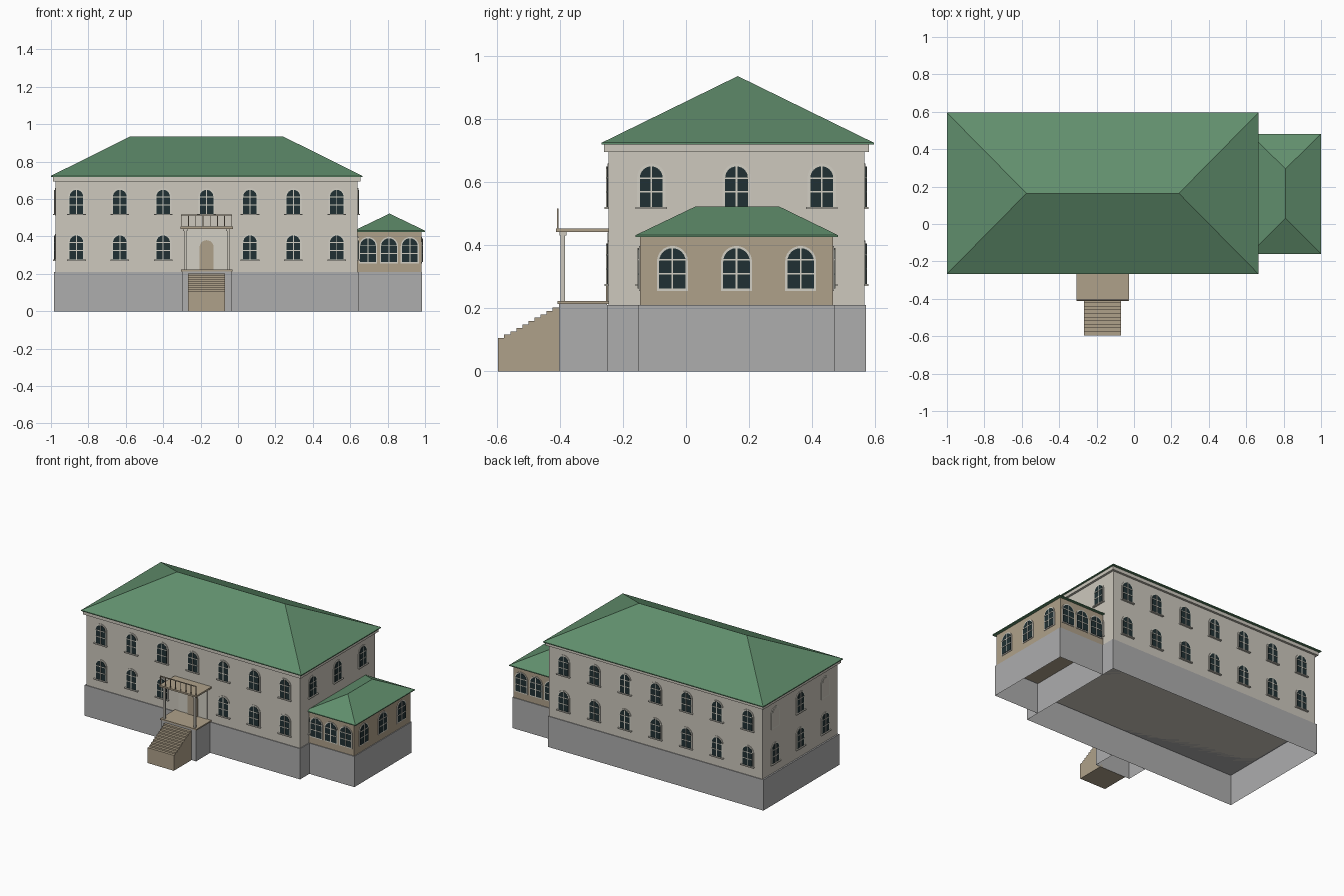
import bpy, bmesh, math
from mathutils import Matrix, Vector

cube = bpy.data.objects.get("Cube")
if cube:
    bpy.data.objects.remove(cube, do_unlink=True)


def material(name, hexcode):
    srgb = [int(hexcode[i:i + 2], 16) / 255 for i in (0, 2, 4)]
    col = [((c + 0.055) / 1.055) ** 2.4 for c in srgb] + [1]
    m = bpy.data.materials.new(name)
    m.use_nodes = True
    m.diffuse_color = col
    bsdf = m.node_tree.nodes["Principled BSDF"]
    bsdf.inputs["Base Color"].default_value = col
    bsdf.inputs["Roughness"].default_value = 0.9
    return m


WALL = material("pale_plaster", "cdc8bd")
TRIM = material("light_trim", "d2cfc4")
STONE = material("grey_stone", "adadae")
TAN = material("tan_stone", "afa18a")
ROOF = material("green_roof", "618f6d")
GLASS = material("dark_glass", "203033")

parts = {}


def part(name, mat):
    """Return the growing mesh of a named part."""
    if name not in parts:
        parts[name] = (bmesh.new(), mat)
    return parts[name][0]


def box(name, mat, x, y, z, frame=Matrix(), open_bottom=False):
    bm = part(name, mat)
    lo = [bm.verts.new(frame @ Vector((a, b, z[0]))) for a, b in
          ((x[0], y[0]), (x[1], y[0]), (x[1], y[1]), (x[0], y[1]))]
    hi = [bm.verts.new(frame @ Vector((a, b, z[1]))) for a, b in
          ((x[0], y[0]), (x[1], y[0]), (x[1], y[1]), (x[0], y[1]))]
    for i in range(4):
        j = (i + 1) % 4
        bm.faces.new((lo[i], lo[j], hi[j], hi[i]))
    bm.faces.new(hi)
    if not open_bottom:
        bm.faces.new(lo[::-1])


def hip_roof(name, x, y, eave, top, ridge):
    """Hipped roof; ridge is its two end points in x, y."""
    bm = part(name, ROOF)
    rim = 0.006
    rings = [[bm.verts.new((a, b, z)) for a, b in
              ((x[0], y[0]), (x[1], y[0]), (x[1], y[1]), (x[0], y[1]))]
             for z in (eave, eave + rim)]
    p, q = [bm.verts.new((a, b, top)) for a, b in ridge]
    lo, (a, b, c, d) = rings
    for i in range(4):
        j = (i + 1) % 4
        bm.faces.new((lo[i], lo[j], rings[1][j], rings[1][i]))
    bm.faces.new(lo[::-1])
    if ridge[0][1] == ridge[1][1]:
        faces = ((a, b, q, p), (b, c, q), (c, d, p, q), (d, a, p))
    else:
        faces = ((a, b, p), (b, c, q, p), (c, d, q), (d, a, p, q))
    for f in faces:
        bm.faces.new(f)


def arch(name, mat, frame, w, z, h, depth):
    """Round-headed plate standing out from a wall."""
    bm = part(name, mat)
    r = w / 2
    pts = [(-r, z), (r, z)]
    for i in range(13):
        t = math.pi * i / 12
        pts.append((r * math.cos(t), z + h - r + r * math.sin(t)))
    front = [bm.verts.new(frame @ Vector((u, -depth, v))) for u, v in pts]
    back = [bm.verts.new(frame @ Vector((u, 0, v))) for u, v in pts]
    bm.faces.new(front)
    for i in range(len(pts)):
        j = (i + 1) % len(pts)
        bm.faces.new((back[i], back[j], front[j], front[i]))


def window(wall, frame, w, z, h, rim, sill=True, blind=False):
    arch(wall + "_window_frames", TRIM, frame, w + 2 * rim, z - (0 if sill else rim),
         h + rim * (1 if sill else 2), 0.004)
    if blind:
        arch(wall + "_blind_panels", WALL, frame, w, z, h, 0.006)
        return
    arch(wall + "_window_glass", GLASS, frame, w, z, h, 0.006)
    bars, t = wall + "_glazing_bars", 0.0025
    box(bars, TRIM, (-t, t), (-0.008, 0), (z, z + h), frame)
    for k in (0.37, 0.71):
        box(bars, TRIM, (-w / 2, w / 2), (-0.008, 0), (z + h * k - t, z + h * k + t), frame)
    if sill:
        box(wall + "_sills", TRIM, (-0.05, 0.05), (-0.013, 0), (z - 0.007, z), frame)


def place(x, y, turn):
    return Matrix.Translation((x, y, 0)) @ Matrix.Rotation(math.radians(turn), 4, 'Z')


# Main block
box("main_base", STONE, (-0.985, 0.645), (-0.25, 0.57), (0, 0.21), open_bottom=True)
box("main_walls", WALL, (-0.975, 0.64), (-0.245, 0.565), (0.21, 0.70))
box("cornice", WALL, (-0.99, 0.655), (-0.26, 0.58), (0.695, 0.72))
hip_roof("main_roof", (-1.0, 0.665), (-0.267, 0.595), 0.718, 0.935,
         ((-0.575, 0.164), (0.24, 0.164)))

# Side wing
box("wing_base", STONE, (0.645, 0.985), (-0.15, 0.47), (0, 0.21), open_bottom=True)
box("wing_walls", TAN, (0.64, 0.98), (-0.145, 0.465), (0.21, 0.43))
hip_roof("wing_roof", (0.62, 1.0), (-0.16, 0.482), 0.425, 0.522,
         ((0.81, 0.03), (0.81, 0.295)))

# Main windows on two storeys
MID, STEP = -0.168, 0.232
for z in (0.277, 0.521):
    for i in range(-3, 4):
        x = MID + STEP * i
        if i or z > 0.5:
            window("front", place(x, -0.245, 0), 0.072, z, 0.128, 0.009)
        window("back", place(x, 0.565, 180), 0.072, z, 0.128, 0.009)
    for i in (-1, 0, 1):
        y = 0.16 + 0.27 * i
        window("left", place(0.64, y, 90), 0.072, z, 0.128, 0.009)
        blind = z > 0.5 and i != 0
        window("right", place(-0.975, y, -90), 0.072, z, 0.128, 0.009,
               sill=not blind, blind=blind)

# Wing windows
for i in (-1, 0, 1):
    x = 0.807 + 0.112 * i
    for f in (place(x, -0.145, 0), place(x, 0.465, 180), place(0.98, 0.16 + 0.203 * i, 90)):
        window("wing", f, 0.084, 0.262, 0.128, 0.007, sill=False)

# Porch platform, door and stairs
box("porch_base", STONE, (-0.30, -0.035), (-0.403, -0.25), (0, 0.213), open_bottom=True)
box("porch_floor", TAN, (-0.305, -0.03), (-0.407, -0.245), (0.213, 0.222))
box("door_surround", TRIM, (-0.275, -0.06), (-0.248, -0.245), (0.222, 0.44))
arch("front_door", TAN, place(MID, -0.245, 0), 0.075, 0.222, 0.158, 0.008)

profile = [(-0.403, 0), (-0.595, 0)]
STEPS = 10
for i in range(STEPS):
    y, z = -0.595 + 0.0192 * i, 0.105 + 0.0108 * i
    profile += [(y, z), (y + 0.0192, z)]
bm = part("stairs", TAN)
near, far = [[bm.verts.new((x, y, z)) for y, z in profile] for x in (-0.267, -0.069)]
bm.faces.new(near)
bm.faces.new(far[::-1])
for i in range(len(profile)):
    j = (i + 1) % len(profile)
    bm.faces.new((near[i], far[i], far[j], near[j]))

# Porch columns, canopy and balcony railing
for x in (-0.282, -0.053):
    box("porch_columns", WALL, (x - 0.007, x + 0.007), (-0.397, -0.383), (0.222, 0.44))
    box("column_capitals", WALL, (x - 0.011, x + 0.011), (-0.401, -0.379), (0.43, 0.441))
box("canopy", TAN, (-0.308, -0.028), (-0.412, -0.245), (0.441, 0.452))
box("balcony_rail", TAN, (-0.305, -0.031), (-0.409, -0.404), (0.511, 0.516))
for i in range(8):
    x = -0.303 + 0.27 / 7 * i
    box("balcony_balusters", TAN, (x - 0.002, x + 0.002), (-0.4085, -0.4045), (0.452, 0.512))

# Turn the collected parts into objects
for name, (bm, mat) in parts.items():
    bmesh.ops.recalc_face_normals(bm, faces=bm.faces)
    mesh = bpy.data.meshes.new(name)
    bm.to_mesh(mesh)
    bm.free()
    mesh.materials.append(mat)
    bpy.context.collection.objects.link(bpy.data.objects.new(name, mesh))
